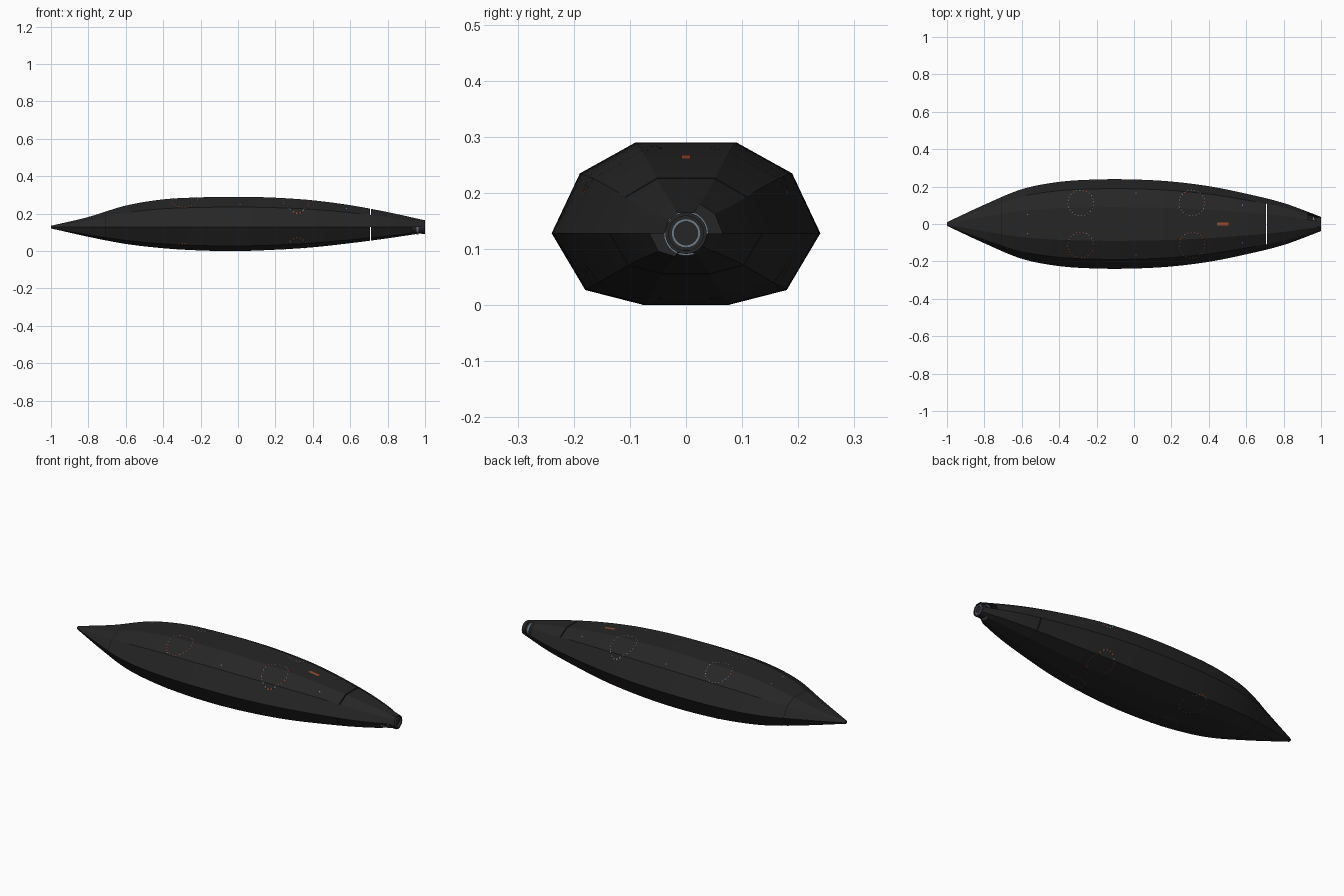
import bpy, bmesh, math
from mathutils import Matrix, Vector

cube = bpy.data.objects.get("Cube")
if cube:
    bpy.data.objects.remove(cube, do_unlink=True)


def material(name, r, g, b):
    m = bpy.data.materials.new(name)
    m.use_nodes = True
    m.diffuse_color = (r, g, b, 1)
    m.node_tree.nodes["Principled BSDF"].inputs["Base Color"].default_value = (r, g, b, 1)
    return m


BLACK = material("hull black", 0.019, 0.019, 0.019)
DARK = material("seam black", 0.007, 0.007, 0.007)
ORANGE = material("signal orange", 0.36, 0.07, 0.025)
STEEL = material("blue grey steel", 0.16, 0.2, 0.25)

AXIS = 0.128
# Half width, height above the axis and depth below it, every 0.2 along x
WIDTH = [0.010, 0.103, 0.186, 0.225, 0.238, 0.238, 0.227, 0.202, 0.162, 0.112, 0.038]
RISE = [0.007, 0.054, 0.115, 0.148, 0.159, 0.162, 0.157, 0.143, 0.117, 0.080, 0.036]
DEPTH = [0.007, 0.052, 0.090, 0.113, 0.125, 0.128, 0.121, 0.108, 0.086, 0.060, 0.030]
# Ten-sided cross-section, counter-clockwise from the left chine
SECTION = [(1, 0), (.79, .66), (.375, 1), (-.375, 1), (-.79, .66),
           (-1, 0), (-.75, -.79), (-.31, -1), (.31, -1), (.75, -.79)]


def smooth_value(values, x):
    t = min(max((x + 1) * 5, 0), 9.9999)
    i, f = int(t), t - int(t)
    b, c = values[i], values[i + 1]
    a = values[i - 1] if i > 0 else 2 * b - c
    d = values[i + 2] if i < 9 else 2 * c - b
    return b + 0.5 * f * (c - a + f * (2*a - 5*b + 4*c - d + f * (3*(b - c) + d - a)))


def ring_points(x):
    w, r, d = (smooth_value(v, x) for v in (WIDTH, RISE, DEPTH))
    return [Vector((x, y * w, AXIS + z * (r if z > 0 else d))) for y, z in SECTION]


def on_hull(x, y, side, lift=0.0015):
    """Point on the upper (side 1) or lower (side -1) skin."""
    pts = ring_points(x)
    half = pts[:6] if side > 0 else pts[5:] + pts[:1]
    for p, q in zip(half, half[1:]):
        if min(p.y, q.y) <= y <= max(p.y, q.y):
            return Vector((x, y, p.z + (q.z - p.z) * (y - p.y) / (q.y - p.y) + side * lift))
    return Vector((x, y, AXIS))


def finish(bm, name, mats, smooth=False, recalc=True):
    if recalc:
        bmesh.ops.recalc_face_normals(bm, faces=bm.faces)
    mesh = bpy.data.meshes.new(name)
    bm.to_mesh(mesh)
    bm.free()
    for m in mats:
        mesh.materials.append(m)
    ob = bpy.data.objects.new(name, mesh)
    bpy.context.collection.objects.link(ob)
    if smooth:
        bpy.ops.object.select_all(action='DESELECT')
        ob.select_set(True)
        bpy.context.view_layer.objects.active = ob
        bpy.ops.object.shade_smooth_by_angle(angle=math.radians(9))
    return ob


def loft(name, xs, caps, notch_from=None, notched=()):
    bm = bmesh.new()
    rings = [[bm.verts.new(p) for p in ring_points(x)] for x in xs]
    for x, a, b in zip(xs, rings, rings[1:]):
        for i in range(10):
            if notch_from is not None and x >= notch_from - 1e-4 and i in notched:
                continue
            j = (i + 1) % 10
            bm.faces.new((a[i], a[j], b[j], b[i]))
    for c in caps:
        bm.faces.new(rings[c])
    return finish(bm, name, [BLACK], smooth=True)


def steps(a, b, n):
    return [a + (b - a) * i / n for i in range(n + 1)]


# Hull in two sections with a narrow open joint, and two tail openings
JOINT_A, JOINT_B, NOTCH = 0.7065, 0.7115, 0.93
loft("main_hull", steps(-1, JOINT_A, 48), (0, -1))
loft("tail_hull", steps(JOINT_B, NOTCH, 8) + steps(NOTCH, 1, 4)[1:], (0,), NOTCH, (0, 1, 5, 6))

# Side bridges that close the joint along the upper flanks
for name, chine, shoulder in (("left_joint_bridge", 0, 1), ("right_joint_bridge", 5, 4)):
    bm = bmesh.new()
    ends = []
    for x in (JOINT_A, JOINT_B):
        p = ring_points(x)
        foot = Vector((x, p[shoulder].y, AXIS))
        ends.append([bm.verts.new(v) for v in (p[chine], p[shoulder], foot)])
    a, b = ends
    bm.faces.new(a)
    bm.faces.new(b)
    for i in range(3):
        bm.faces.new((a[i], a[(i + 1) % 3], b[(i + 1) % 3], b[i]))
    finish(bm, name, [BLACK])

# Thin seam around the bow
bm = bmesh.new()
bands = []
for x in (-0.712, -0.708):
    bands.append([bm.verts.new((p.x, p.y * 1.008, AXIS + (p.z - AXIS) * 1.008)) for p in ring_points(x)])
for i in range(10):
    j = (i + 1) % 10
    bm.faces.new((bands[0][i], bands[0][j], bands[1][j], bands[1][i]))
finish(bm, "bow_seam", [DARK])


def hatch_ring(name, cx, cy, side, accent):
    """Thin broken ring laid on the skin around a round hatch."""
    bm = bmesh.new()
    n = 48
    loops = []
    for r in (0.0675, 0.0705):
        loops.append([bm.verts.new(on_hull(cx + r * math.cos(k * math.tau / n),
                                           cy + r * math.sin(k * math.tau / n), side))
                      for k in range(n)])
    for k in range(n):
        j = (k + 1) % n
        f = bm.faces.new((loops[0][k], loops[1][k], loops[1][j], loops[0][j]))
        f.material_index = 0 if k % 2 else (1 if k % 8 else 2)
        if f.normal.z * side < 0:
            f.normal_flip()
    other = STEEL if accent is ORANGE else ORANGE
    finish(bm, name, [DARK, accent, other])


for side, level in ((1, "upper"), (-1, "lower")):
    for cx, place in ((-0.285, "front"), (0.31, "rear")):
        for cy, hand in ((0.113, "left"), (-0.113, "right")):
            accent = STEEL if side > 0 and cy > 0 else ORANGE
            hatch_ring(f"{level}_{place}_{hand}_hatch_ring", cx, cy, side, accent)


def skin_plate(name, cx, cy, sx, sy, mat):
    bm = bmesh.new()
    corners = [(-1, -1), (1, -1), (1, 1), (-1, 1)]
    bm.faces.new([bm.verts.new(on_hull(cx + a * sx / 2, cy + b * sy / 2, 1)) for a, b in corners])
    finish(bm, name, [mat], recalc=False)


# Orange deck marker and small fastener heads
skin_plate("deck_marker", 0.475, 0, 0.06, 0.016, ORANGE)
for i, (x, y) in enumerate(((-0.57, 0.05), (0.01, 0.165), (0.58, 0.1))):
    skin_plate(f"left_fastener_{i}", x, y, 0.006, 0.006, STEEL)
    skin_plate(f"right_fastener_{i}", x, -y, 0.006, 0.006, STEEL)


def tube(name, x0, x1, outer, inner, mat):
    """Hollow (or solid, when inner is 0) cylinder along x."""
    bm = bmesh.new()
    n = 24
    corners = [(x0, outer), (x1, outer), (x1, inner), (x0, inner)]
    rings = [[bm.verts.new((x, r * math.cos(k * math.tau / n), AXIS + r * math.sin(k * math.tau / n)))
              for k in range(n)] for x, r in corners]
    for a, b in zip(rings, rings[1:] + rings[:1]):
        for k in range(n):
            j = (k + 1) % n
            bm.faces.new((a[k], a[j], b[j], b[k]))
    bmesh.ops.remove_doubles(bm, verts=bm.verts, dist=1e-5)
    ob = finish(bm, name, [mat])
    bpy.ops.object.select_all(action='DESELECT')
    ob.select_set(True)
    bpy.context.view_layer.objects.active = ob
    bpy.ops.object.shade_smooth_by_angle(angle=math.radians(30))


# Tail nozzle core with steel rings
tube("nozzle_core", 0.88, 0.996, 0.034, 0, BLACK)
tube("nozzle_ring", 0.99, 1.0, 0.026, 0.021, STEEL)
tube("nozzle_collar", 0.955, 0.965, 0.04, 0.03, STEEL)
tube("nozzle_rim", 0.98, 1.0, 0.037, 0.031, BLACK)
